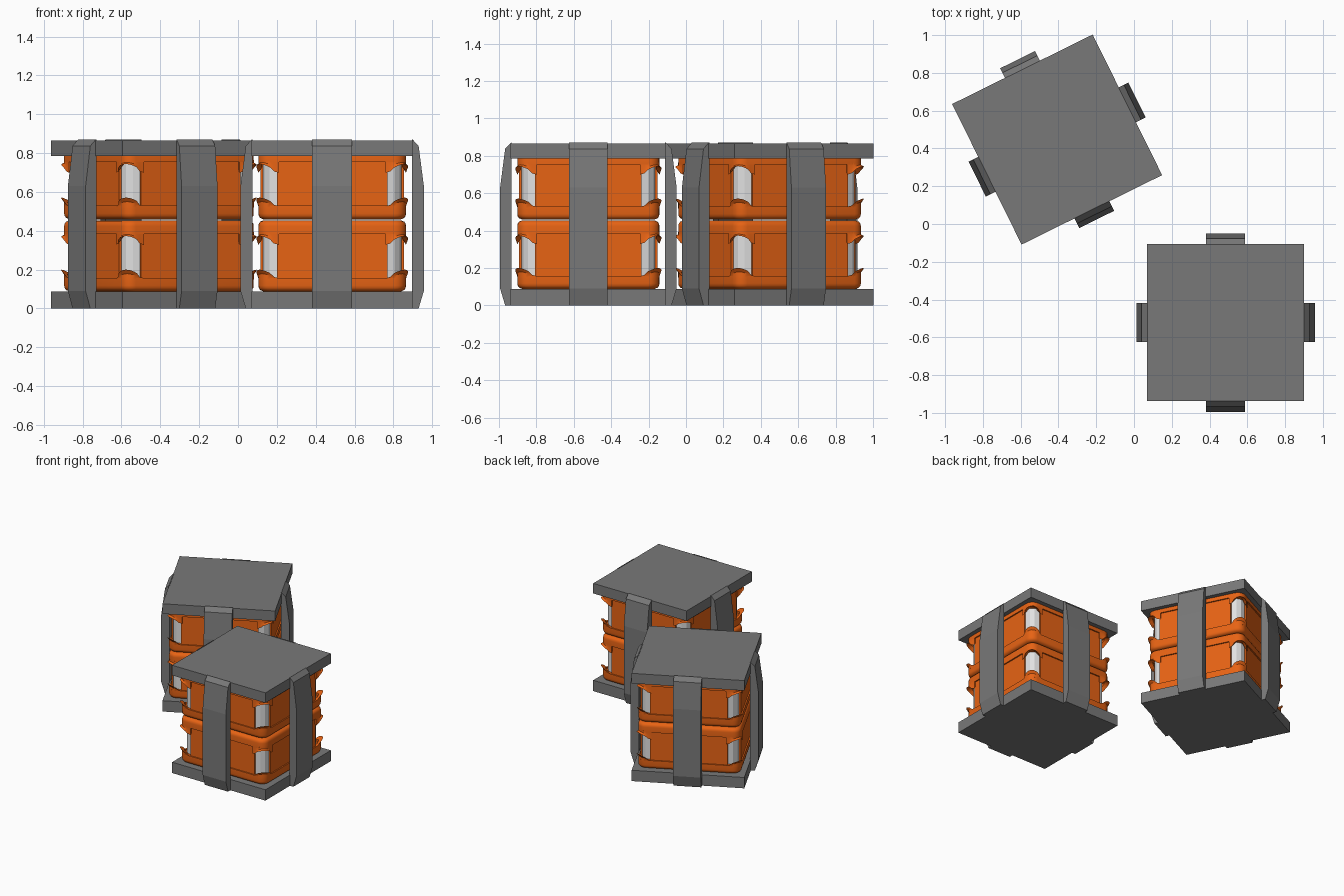
import bpy, bmesh, math
from mathutils import Matrix, Vector

if "Cube" in bpy.data.objects:
    bpy.data.objects.remove(bpy.data.objects["Cube"])


def material(name, col):
    m = bpy.data.materials.new(name)
    m.diffuse_color = (*col, 1)
    m.use_nodes = True
    m.node_tree.nodes["Principled BSDF"].inputs["Base Color"].default_value = m.diffuse_color
    return m


GREY = material("steel grey", (0.19, 0.19, 0.19))
ORANGE = material("orange plastic", (0.80, 0.125, 0.007))
WHITE = material("pale core", (0.75, 0.75, 0.75))


def finish(bm, name, mat, world, smooth=False):
    bmesh.ops.recalc_face_normals(bm, faces=bm.faces)
    me = bpy.data.meshes.new(name)
    bm.to_mesh(me)
    bm.free()
    me.materials.append(mat)
    ob = bpy.data.objects.new(name, me)
    ob.matrix_world = world
    bpy.context.collection.objects.link(ob)
    if smooth:
        bpy.context.view_layer.objects.active = ob
        ob.select_set(True)
        bpy.ops.object.shade_smooth_by_angle(angle=math.radians(35))
        ob.select_set(False)
    return ob


def loft(bm, rings, closed=False):
    """Bridge rings of equal length; cap the ends, or join last to first."""
    vs = [[bm.verts.new(p) for p in r] for r in rings]
    n = len(vs[0])
    for a, b in zip(vs, vs[1:]):
        for i in range(n):
            j = (i + 1) % n
            bm.faces.new((a[i], a[j], b[j], b[i]))
    bm.faces.new(vs[0])
    bm.faces.new(vs[-1])


def box(bm, x0, x1, y0, y1, z0, z1, rot=None):
    m = Matrix.Translation(((x0 + x1) / 2, (y0 + y1) / 2, (z0 + z1) / 2)) @ \
        Matrix.Diagonal((x1 - x0, y1 - y0, z1 - z0, 1))
    bmesh.ops.create_cube(bm, size=1, matrix=(rot or Matrix()) @ m)


def rounded_square(h, r, z, steps=5):
    pts = []
    for k in range(4):
        for i in range(steps + 1):
            a = math.pi / 2 * (k + i / steps)
            c = math.pi / 4 + k * math.pi / 2
            cx = math.copysign(h - r, math.cos(c))
            cy = math.copysign(h - r, math.sin(c))
            pts.append((cx + r * math.cos(a), cy + r * math.sin(a), z))
    return pts


QUARTERS = [Matrix.Rotation(k * math.pi / 2, 4, 'Z') for k in range(4)]
H, R, LAYER = 0.38, 0.06, 0.366


def guard(bm, z_base, z_side, z_tip, rot):
    """Corner lip wrapping one case corner, peaked and flared at its middle."""
    path = [(H, 0.275, 0, 1, 0), (H, 0.30, 0.15, 1, 0)]
    for i in range(7):
        a = math.pi / 2 * i / 6
        t = 0.6 + 0.4 * math.sin(2 * a)
        path.append((H - R + R * math.cos(a), H - R + R * math.sin(a), t,
                     math.cos(a), math.sin(a)))
    path += [(0.30, H, 0.15, 0, 1), (0.275, H, 0, 0, 1)]
    rings = []
    for x, y, t, nx, ny in path:
        z = z_side + (z_tip - z_side) * t
        zm = z_base + (z - z_base) * 0.6
        f, w = 0.016 * t, 0.018
        ring = [(x, y, z_base), (x, y, zm), (x + nx * f, y + ny * f, z),
                (x - nx * w, y - ny * w, zm), (x - nx * w, y - ny * w, z_base)]
        rings.append([rot @ Vector(p) for p in ring])
    loft(bm, rings)


def case(world, tag):
    # bottom and top trays with rounded edges
    for part, z0, z1, flip in (("tray", 0, 0.07, False), ("lid", 0.295, LAYER, True)):
        bm = bmesh.new()
        prof = [(0.026, 0), (0.009, 0.007), (0.002, 0.018), (0, 0.03), (0, z1 - z0)]
        rings = []
        for inset, z in prof:
            rings.append(rounded_square(H - inset, R - inset * 0.6, z1 - z if flip else z))
        loft(bm, rings)
        finish(bm, f"case_{part}_{tag}", ORANGE, world, True)
    # side panels, slightly recessed between their rims
    bm = bmesh.new()
    for q in QUARTERS:
        box(bm, 0.33, H - 0.010, -0.285, 0.285, 0.06, 0.31, q)
    finish(bm, f"case_panels_{tag}", ORANGE, world)
    # flared corner guards, lower and upper
    bm = bmesh.new()
    for q in QUARTERS:
        guard(bm, 0.06, 0.068, 0.112, q)
        guard(bm, 0.305, 0.24, 0.285, q)
    finish(bm, f"corner_guards_{tag}", ORANGE, world, True)
    # pale core showing at the corner openings
    bm = bmesh.new()
    loft(bm, [rounded_square(0.357, 0.07, z, 3) for z in (0.03, 0.335)])
    finish(bm, f"core_{tag}", WHITE, world)


def crate(x, y, angle, tag):
    world = Matrix.Translation((x, y, 0)) @ Matrix.Rotation(angle, 4, 'Z')
    # base and top plates
    for name, z0, z1 in (("base_plate", 0, 0.087), ("top_plate", 0.785, 0.866)):
        bm = bmesh.new()
        box(bm, -0.415, 0.415, -0.415, 0.415, z0, z1)
        finish(bm, f"{name}_{tag}", GREY, world)
    # four bowed straps holding the plates
    prof = [(0.41, 0), (0.445, 0), (0.472, 0.09), (0.472, 0.63),
            (0.445, 0.837), (0.414, 0.87), (0.41, 0.87)]
    bm = bmesh.new()
    for q in QUARTERS:
        loft(bm, [[q @ Vector((px, s, pz)) for px, pz in prof] for s in (-0.103, 0.103)])
    finish(bm, f"straps_{tag}", GREY, world)
    # two stacked cases
    for i, z in enumerate((0.088, 0.459)):
        case(world @ Matrix.Translation((0, 0, z)), f"{tag}_{i + 1}")


crate(0.485, -0.522, 0, "front")
crate(-0.407, 0.447, math.radians(26.3), "rear")
